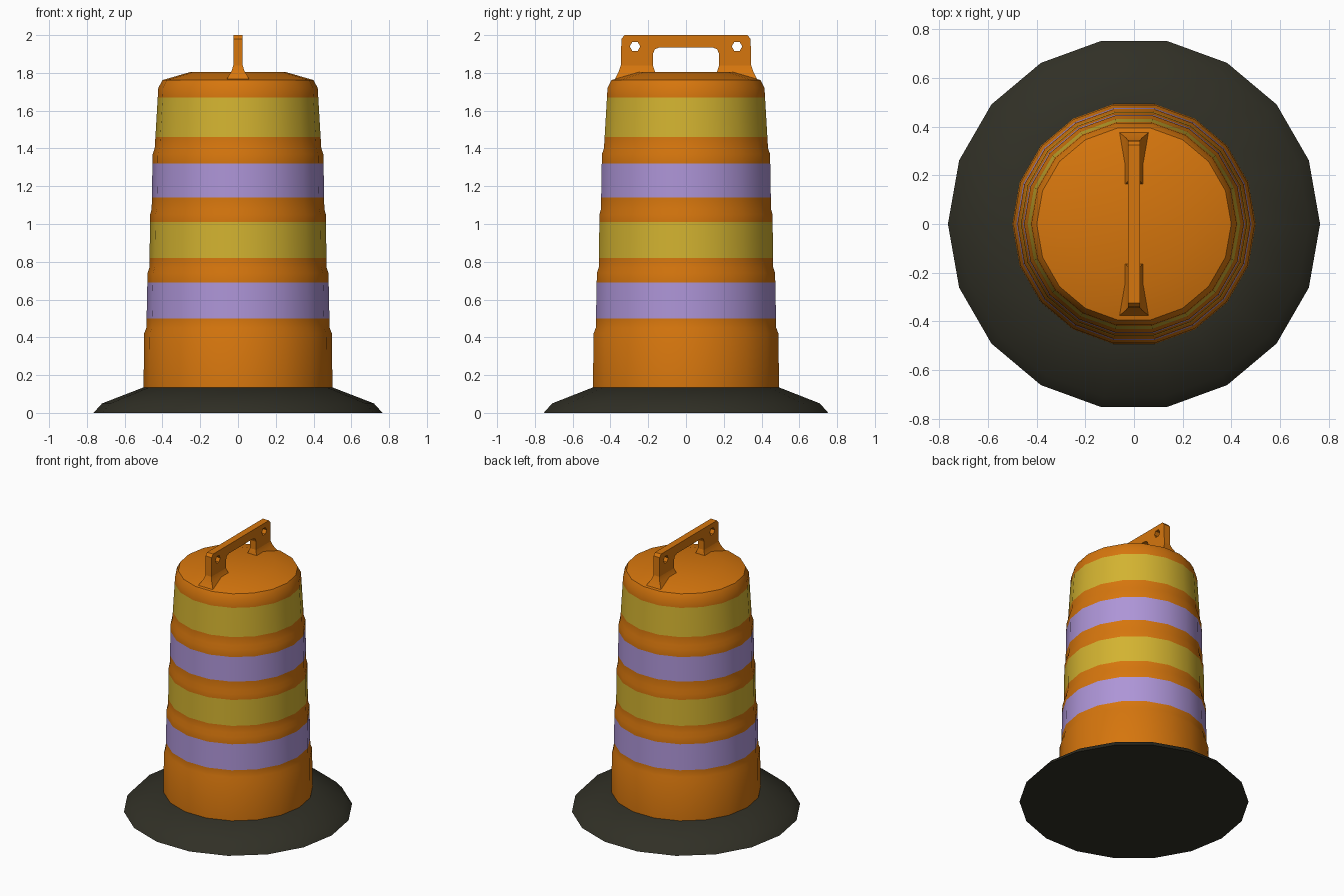
import bpy, bmesh, math

if "Cube" in bpy.data.objects:
    bpy.data.objects.remove(bpy.data.objects["Cube"], do_unlink=True)

SIDES = 18


def material(name, r, g, b):
    m = bpy.data.materials.new(name)
    m.diffuse_color = (r, g, b, 1)
    m.use_nodes = True
    m.node_tree.nodes["Principled BSDF"].inputs["Base Color"].default_value = (r, g, b, 1)
    return m


orange = material("safety orange", 0.67, 0.18, 0.004)
yellow = material("reflective yellow", 0.65, 0.45, 0.03)
lavender = material("reflective lavender", 0.42, 0.30, 0.68)
rubber = material("dark rubber", 0.03, 0.029, 0.019)


def finish(name, bm, mats, smooth):
    bmesh.ops.recalc_face_normals(bm, faces=bm.faces[:])
    mesh = bpy.data.meshes.new(name)
    bm.to_mesh(mesh)
    bm.free()
    for m in mats:
        mesh.materials.append(m)
    ob = bpy.data.objects.new(name, mesh)
    bpy.context.collection.objects.link(ob)
    if smooth:
        bpy.ops.object.select_all(action="DESELECT")
        ob.select_set(True)
        bpy.context.view_layer.objects.active = ob
        bpy.ops.object.shade_smooth_by_angle(angle=math.radians(30))
    return ob


def loft(bm, rings):
    """Skin closed rings of points and cap both ends."""
    rows = [[bm.verts.new(p) for p in ring] for ring in rings]
    n = len(rows[0])
    for a, b in zip(rows, rows[1:]):
        for i in range(n):
            j = (i + 1) % n
            bm.faces.new((a[i], a[j], b[j], b[i]))
    bm.faces.new(rows[0][::-1])
    bm.faces.new(rows[-1])


def circle(r, z):
    steps = [math.tau * i / SIDES for i in range(SIDES)]
    return [(r * math.cos(a), r * math.sin(a), z) for a in steps]


# Rubber base ring
bm = bmesh.new()
loft(bm, [circle(r, z) for r, z in [(0.765, 0), (0.72, 0.05), (0.5, 0.135)]])
finish("base", bm, [rubber], True)

# Stepped barrel, with ring cuts where the reflective bands start and end
bands = [(0.50, 0.69, 1), (0.82, 1.01, 2), (1.14, 1.32, 1), (1.46, 1.67, 2)]
steps = [(0.5, 0.13), (0.497, 0.42), (0.485, 0.45), (0.479, 0.74), (0.469, 0.77),
         (0.465, 1.05), (0.457, 1.08), (0.452, 1.37), (0.441, 1.40),
         (0.422, 1.72), (0.4, 1.762), (0.25, 1.805)]


def radius_at(z):
    for (r0, z0), (r1, z1) in zip(steps, steps[1:]):
        if z0 <= z <= z1:
            return r0 + (r1 - r0) * (z - z0) / (z1 - z0)


cuts = [(radius_at(z), z) for lo, hi, _ in bands for z in (lo, hi)]
profile = sorted(steps + cuts, key=lambda p: p[1])
bm = bmesh.new()
loft(bm, [circle(r, z) for r, z in profile])
for f in bm.faces:
    z = f.calc_center_median().z
    for lo, hi, index in bands:
        if lo < z < hi:
            f.material_index = index
finish("barrel", bm, [orange, lavender, yellow], True)

# Handle plate with a grip opening and two bolt holes
T = 0.025
LEG = 1.84
half = [(0.175, LEG), (0.345, LEG), (0.342, 1.98), (0.325, 2.0)]
arch = [(0.14, 1.935), (0.165, 1.925), (0.175, 1.9)]
right = arch + half
outline = right + [(-y, z) for y, z in reversed(right)]
holes = [[(side * 0.27 + 0.028 * math.cos(a), 1.94 + 0.028 * math.sin(a))
          for a in (math.tau * i / 6 for i in range(6))] for side in (-1, 1)]
bm = bmesh.new()
edges = []
for loop in [outline] + holes:
    vs = [bm.verts.new((-T, y, z)) for y, z in loop]
    edges += [bm.edges.new((vs[i - 1], vs[i])) for i in range(len(vs))]
bmesh.ops.triangle_fill(bm, edges=edges, use_beauty=True, normal=(1, 0, 0))
grown = bmesh.ops.extrude_face_region(bm, geom=bm.faces[:], use_keep_orig=True)
moved = [g for g in grown["geom"] if isinstance(g, bmesh.types.BMVert)]
bmesh.ops.translate(bm, verts=moved, vec=(2 * T, 0, 0))
finish("handle_grip", bm, [orange], False)

# Flared feet joining the handle to the lid: half width, inner y, outer y, height
flare = [(0.068, 0.16, 0.385, 1.752), (0.052, 0.16, 0.37, 1.78),
         (0.034, 0.165, 0.355, 1.81), (T, 0.175, 0.345, LEG)]
for name, s in (("front_foot", -1), ("back_foot", 1)):
    bm = bmesh.new()
    loft(bm, [[(-w, s * a, z), (w, s * a, z), (w, s * b, z), (-w, s * b, z)]
              for w, a, b, z in flare])
    finish(name, bm, [orange], True)
